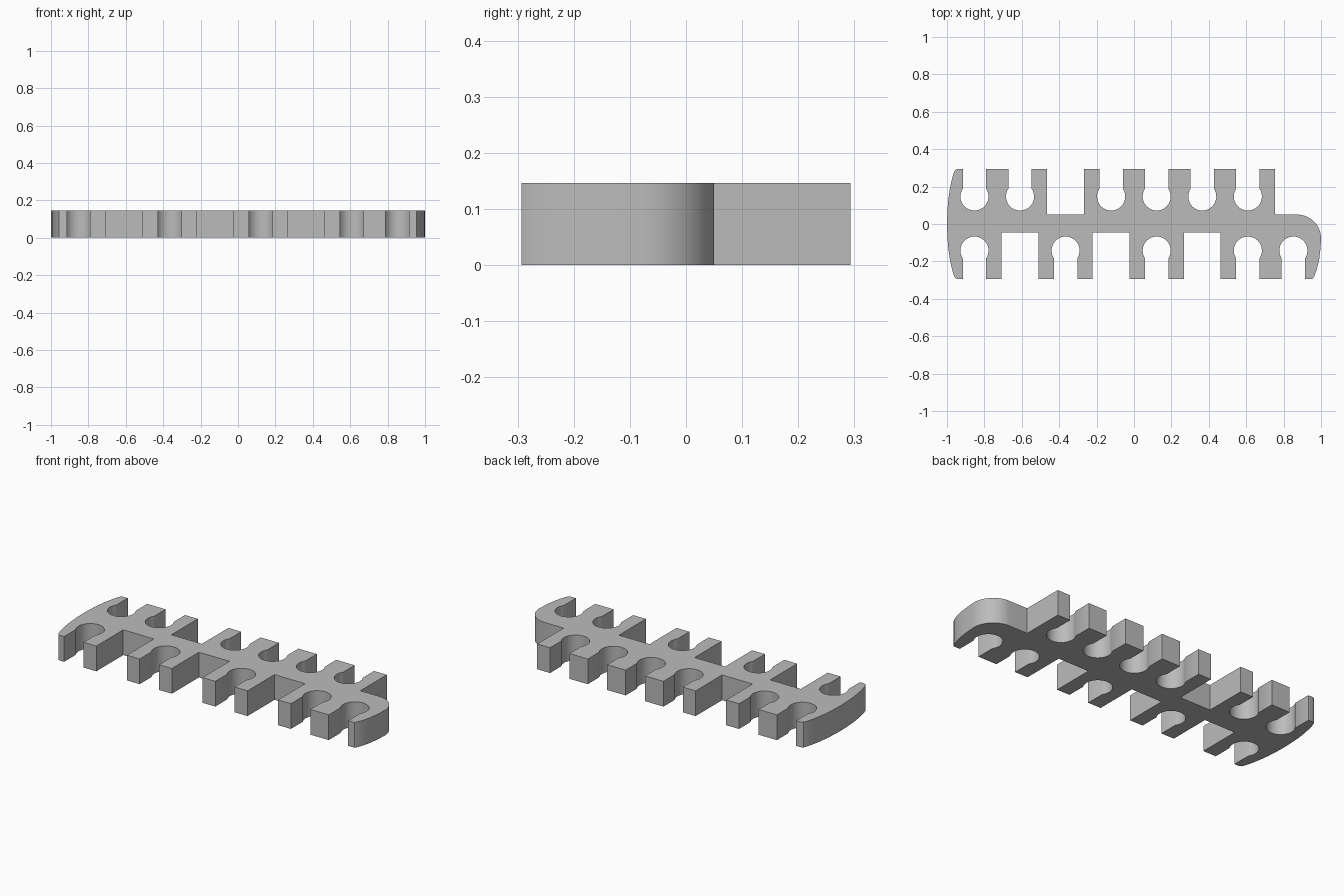
import bpy
import bmesh
from math import asin, cos, sin, pi, radians

cube = bpy.data.objects.get("Cube")
if cube:
    bpy.data.objects.remove(cube, do_unlink=True)

HEIGHT = 0.147      # plate thickness
EDGE = 0.293        # tips of the teeth
PITCH = 0.2436      # distance between slot centres
FIRST = -0.853      # centre of the leftmost slot
NECK = 0.0625       # half width of a slot mouth
RADIUS = 0.075      # round end of a slot
GAP = 0.0985        # half width of a square gap


def centre(i):
    return FIRST + i * PITCH


def arc(cx, cy, r, start, end, steps):
    """Points along a circular arc."""
    angles = [start + (end - start) * k / steps for k in range(steps + 1)]
    return [(cx + r * cos(a), cy + r * sin(a)) for a in angles]


def keyhole(i, cy):
    """Slot with a round end, running left to right, open towards +y."""
    cx = centre(i)
    mouth = asin(NECK / RADIUS)
    bowl = arc(cx, cy, RADIUS, pi / 2 + mouth, 5 * pi / 2 - mouth, 28)
    return [(cx - NECK, EDGE)] + bowl + [(cx + NECK, EDGE)]


def square_gap(i, floor):
    cx = centre(i)
    return [(cx - GAP, EDGE), (cx - GAP, floor), (cx + GAP, floor), (cx + GAP, EDGE)]


def row(pattern, bowl_y, floor):
    """Row of teeth: s is a keyhole slot, g is a square gap."""
    points = []
    for i, kind in enumerate(pattern):
        points += keyhole(i, bowl_y) if kind == "s" else square_gap(i, floor)
    return points


# Back row, left to right, ending in the low shoulder
outline = row("ssgssss", 0.147, 0.05)
shoulder_x = centre(7) - GAP
outline += [(shoulder_x, EDGE), (shoulder_x, 0.05)]
outline += arc(0.873, -0.077, 0.127, pi / 2, 0, 16)

# Bowed right end
outline += [(0.997, -0.13), (0.99, -0.19), (0.978, -0.24), (0.964, -0.28), (0.955, -EDGE)]

# Front row, right to left
front = row("sgsgsgss", 0.142, 0.045)
outline += [(x, -y) for x, y in reversed(front)]

# Bowed left end
half = [(-0.945, EDGE), (-0.957, 0.287), (-0.966, 0.267), (-0.976, 0.23),
        (-0.986, 0.18), (-0.994, 0.12), (-0.998, 0.06)]
outline += [(x, -y) for x, y in half] + [(-1, 0)] + half[::-1]

# Extrude the outline into the plate
bm = bmesh.new()
base = bm.faces.new([bm.verts.new((x, y, 0)) for x, y in outline])
extruded = bmesh.ops.extrude_face_region(bm, geom=[base], use_keep_orig=True)
top = [g for g in extruded["geom"] if isinstance(g, bmesh.types.BMVert)]
bmesh.ops.translate(bm, verts=top, vec=(0, 0, HEIGHT))
bmesh.ops.recalc_face_normals(bm, faces=bm.faces[:])
mesh = bpy.data.meshes.new("slotted_plate")
bm.to_mesh(mesh)
bm.free()
plate = bpy.data.objects.new("slotted_plate", mesh)
bpy.context.collection.objects.link(plate)

# Plain grey
grey = bpy.data.materials.new("grey")
grey.use_nodes = True
colour = (0.5, 0.5, 0.5, 1)
grey.diffuse_color = colour
grey.node_tree.nodes["Principled BSDF"].inputs["Base Color"].default_value = colour
mesh.materials.append(grey)

bpy.ops.object.select_all(action="DESELECT")
plate.select_set(True)
bpy.context.view_layer.objects.active = plate
bpy.ops.object.shade_smooth_by_angle(angle=radians(30))
